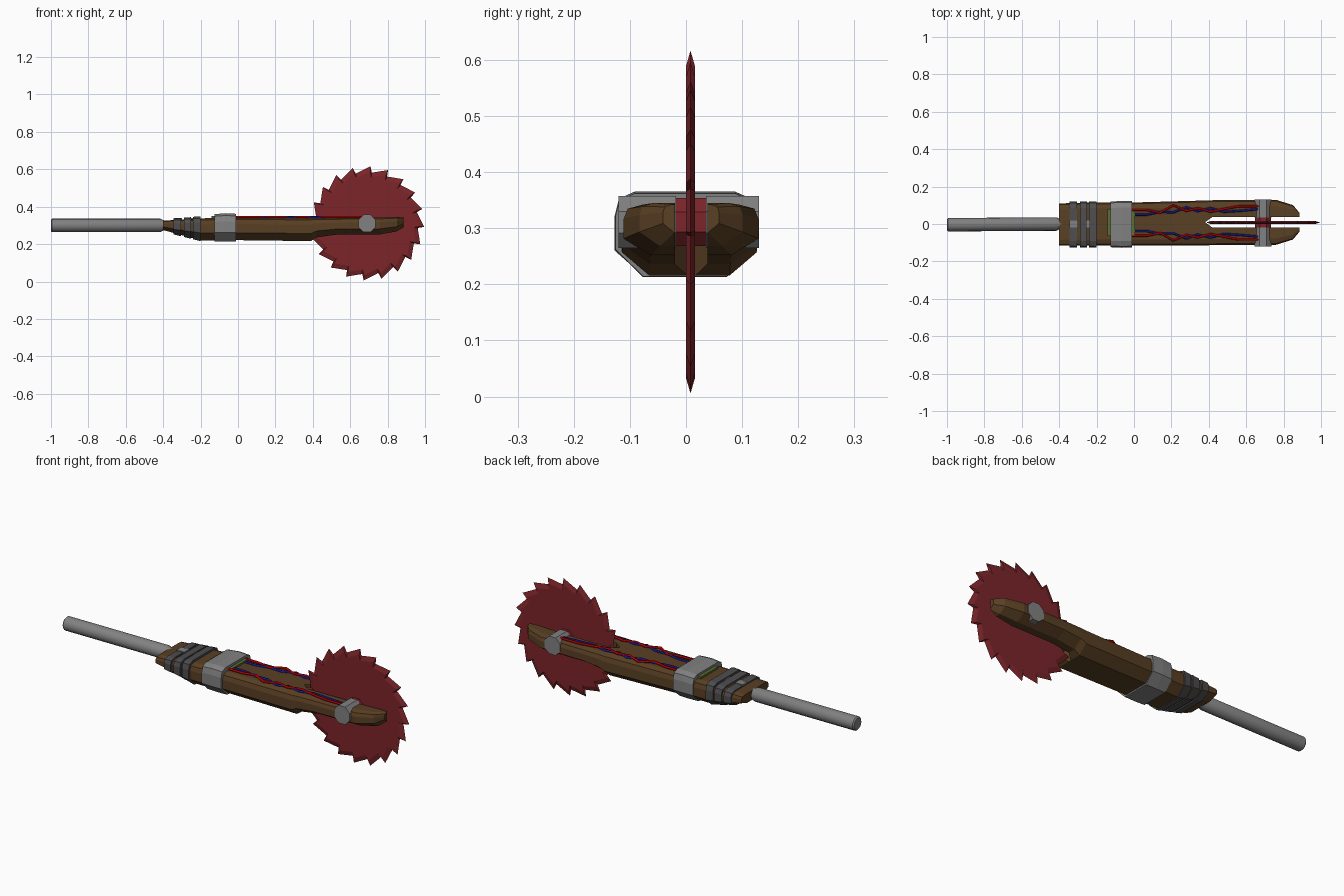
import bpy, math
from mathutils import Vector

if "Cube" in bpy.data.objects:
    bpy.data.objects.remove(bpy.data.objects["Cube"])


def material(name, rgb):
    m = bpy.data.materials.new(name)
    m.diffuse_color = (*rgb, 1)
    m.use_nodes = True
    m.node_tree.nodes["Principled BSDF"].inputs["Base Color"].default_value = m.diffuse_color
    return m


BROWN = material("wood", (0.10, 0.05, 0.017))
RED = material("blade_red", (0.20, 0.018, 0.022))
GREY = material("steel", (0.22, 0.22, 0.22))
DARK = material("dark_strap", (0.075, 0.075, 0.08))
GREEN = material("circuit_green", (0.10, 0.16, 0.03))
WIRE_RED = material("wire_red", (0.45, 0.0, 0.0))
WIRE_BLUE = material("wire_blue", (0.01, 0.01, 0.25))


def mesh_object(name, verts, faces, mat=None):
    me = bpy.data.meshes.new(name)
    me.from_pydata(verts, [], faces)
    ob = bpy.data.objects.new(name, me)
    bpy.context.collection.objects.link(ob)
    if mat:
        me.materials.append(mat)
    bpy.ops.object.select_all(action='DESELECT')
    ob.select_set(True)
    bpy.context.view_layer.objects.active = ob
    bpy.ops.object.mode_set(mode='EDIT')
    bpy.ops.mesh.select_all(action='SELECT')
    bpy.ops.mesh.normals_make_consistent(inside=False)
    bpy.ops.object.mode_set(mode='OBJECT')
    return ob


def loft(name, rings, mat):
    n = len(rings[0])
    faces = [(r * n + i, r * n + (i + 1) % n, (r + 1) * n + (i + 1) % n, (r + 1) * n + i)
             for r in range(len(rings) - 1) for i in range(n)]
    last = (len(rings) - 1) * n
    faces += [tuple(range(n)), tuple(range(last, last + n))]
    return mesh_object(name, [v for ring in rings for v in ring], faces, mat)


def section(x, yc, hw, zb, zt):
    # chamfered cross-section: wide flat top, deeper slope underneath
    h = zt - zb
    half = [(0.72, zt), (0.94, zt - 0.08 * h), (1, zt - 0.28 * h), (1, zb + 0.33 * h), (0.6, zb)]
    return [(x, yc + f * hw, z) for f, z in half] + [(x, yc - f * hw, z) for f, z in reversed(half)]


def rod(name, a, b, r, mat, sides=16, turn=0.0):
    a, b = Vector(a), Vector(b)
    bpy.ops.mesh.primitive_cylinder_add(vertices=sides, radius=r, depth=(b - a).length)
    ob = bpy.context.object
    ob.name = name
    ob.location = (a + b) / 2
    ob.rotation_mode = 'QUATERNION'
    q = (b - a).to_track_quat('Z', 'Y')
    ob.rotation_quaternion = q @ Vector((0, 0, 1)).rotation_difference(Vector((0, 0, 1)))
    for v in ob.data.vertices:
        c, s = math.cos(turn), math.sin(turn)
        v.co.x, v.co.y = c * v.co.x - s * v.co.y, s * v.co.x + c * v.co.y
    ob.data.materials.append(mat)
    return ob


def box(name, lo, hi, mat):
    lo, hi = Vector(lo), Vector(hi)
    bpy.ops.mesh.primitive_cube_add(size=1, location=(lo + hi) / 2)
    ob = bpy.context.object
    ob.name = name
    ob.scale = hi - lo
    ob.data.materials.append(mat)


# handle pole with a narrowed neck
shaft = []
for x, r in ((-1.0, 0.030), (-0.994, 0.036), (-0.415, 0.036), (-0.395, 0.026), (-0.30, 0.026)):
    yc = -0.004 + 0.004 * (x + 1) / 0.6
    shaft.append([(x, yc + r * math.cos(t * math.pi / 8), 0.30 + r * math.sin(t * math.pi / 8))
                  for t in range(16)])
loft("handle_pole", shaft, GREY)
bpy.ops.object.shade_smooth_by_angle()

# wooden body, then a pointed slot cut for the blade
stations = [(-0.40, -0.003, 0.113, 0.275, 0.325), (-0.20, 0, 0.115, 0.22, 0.338),
            (0.0, 0.0, 0.115, 0.221, 0.34), (0.39, 0.006, 0.12, 0.216, 0.34),
            (0.42, 0.007, 0.12, 0.236, 0.34), (0.52, 0.008, 0.12, 0.25, 0.34),
            (0.76, 0.009, 0.12, 0.252, 0.342), (0.85, 0.009, 0.092, 0.268, 0.345),
            (0.885, 0.009, 0.05, 0.292, 0.342)]
body = loft("wooden_body", [section(*s) for s in stations], BROWN)
slot = [(0.38, 0.01), (0.42, -0.02), (1.0, -0.02), (1.0, 0.038), (0.42, 0.038)]
cutter = loft("slot_cutter", [[(x, y, z) for x, y in slot] for z in (0.1, 0.5)], None)
cutter.hide_render = True
cutter.hide_viewport = True
cut = body.modifiers.new("slot", 'BOOLEAN')
cut.operation = 'DIFFERENCE'
cut.solver = 'EXACT'
cut.object = cutter
bpy.context.view_layer.objects.active = body
bpy.ops.object.modifier_apply(modifier=cut.name)
bpy.data.objects.remove(cutter)

# dark straps around the tapered grip
for i, (x0, x1, zb0, zb1, zt) in enumerate(((-0.345, -0.305, 0.252, 0.242, 0.338),
                                            (-0.29, -0.25, 0.238, 0.228, 0.344),
                                            (-0.24, -0.20, 0.226, 0.216, 0.349))):
    loft(f"strap_{i + 1}", [section(x0, -0.003, 0.122, zb0, zt - 0.003),
                            section(x1, -0.003, 0.124, zb1, zt)], DARK)
for i, x in enumerate((-0.345, -0.27)):
    box(f"pole_plate_{i + 1}", (x, -0.02, 0.31), (x + 0.045, 0.02, 0.34), GREY)

# wide clamp with circuit board beneath it
loft("body_clamp", [section(-0.125, -0.002, 0.122, 0.214, 0.360),
                    section(-0.068, -0.002, 0.125, 0.213, 0.365),
                    section(-0.01, -0.002, 0.124, 0.214, 0.362)], GREY)
box("circuit_board", (-0.142, -0.065, 0.33), (0.006, 0.08, 0.349), GREEN)

# axle and red hub
CX, CZ = 0.69, 0.311
rod("axle_left", (CX, -0.12, CZ), (CX, -0.018, CZ), 0.05, GREY, 8, math.pi / 8)
rod("axle_right", (CX, 0.036, CZ), (CX, 0.13, CZ), 0.05, GREY, 8, math.pi / 8)
rod("blade_hub", (CX, -0.02, CZ), (CX, 0.038, CZ), 0.046, RED, 8, math.pi / 8)

# saw blade: two flat sides meeting in a sharp toothed rim
TEETH = 20
outline = []
for i in range(TEETH):
    a = math.radians(86.5) - i * 2 * math.pi / TEETH
    for da, r in ((0, 0.306), (0.03, 0.272)):
        outline.append((r * math.cos(a - da), r * math.sin(a - da)))
rings = [[(CX + x * s, y, CZ + z * s) for x, z in outline]
         for s, y in ((0.91, 0.0), (1.0, 0.008), (0.91, 0.016))]
loft("saw_blade", rings, RED)


# wires running along the top of the body
def wire(name, pts, z, mat):
    cu = bpy.data.curves.new(name, 'CURVE')
    cu.dimensions = '3D'
    cu.bevel_depth = 0.006
    cu.bevel_resolution = 1
    sp = cu.splines.new('POLY')
    sp.points.add(len(pts) - 1)
    for p, (x, y) in zip(sp.points, pts):
        p.co = (x, y, z, 1)
    cu.materials.append(mat)
    bpy.context.collection.objects.link(bpy.data.objects.new(name, cu))


XS = (-0.02, 0.07, 0.14, 0.21, 0.28, 0.34, 0.41, 0.48, 0.56, 0.67)
red_y = (0.075, 0.075, 0.06, 0.10, 0.07, 0.085, 0.065, 0.08, 0.095, 0.095)
blue_y = (0.05, 0.05, 0.065, 0.062, 0.09, 0.068, 0.085, 0.065, 0.07, 0.08)
for side, s in (("back", 1), ("front", -1)):
    off = 0.0 if s > 0 else 0.012
    wire(f"red_wire_{side}", [(x, s * y + off) for x, y in zip(XS, red_y)], 0.346, WIRE_RED)
    wire(f"blue_wire_{side}", [(x, s * y + off) for x, y in zip(XS, blue_y)], 0.343, WIRE_BLUE)
